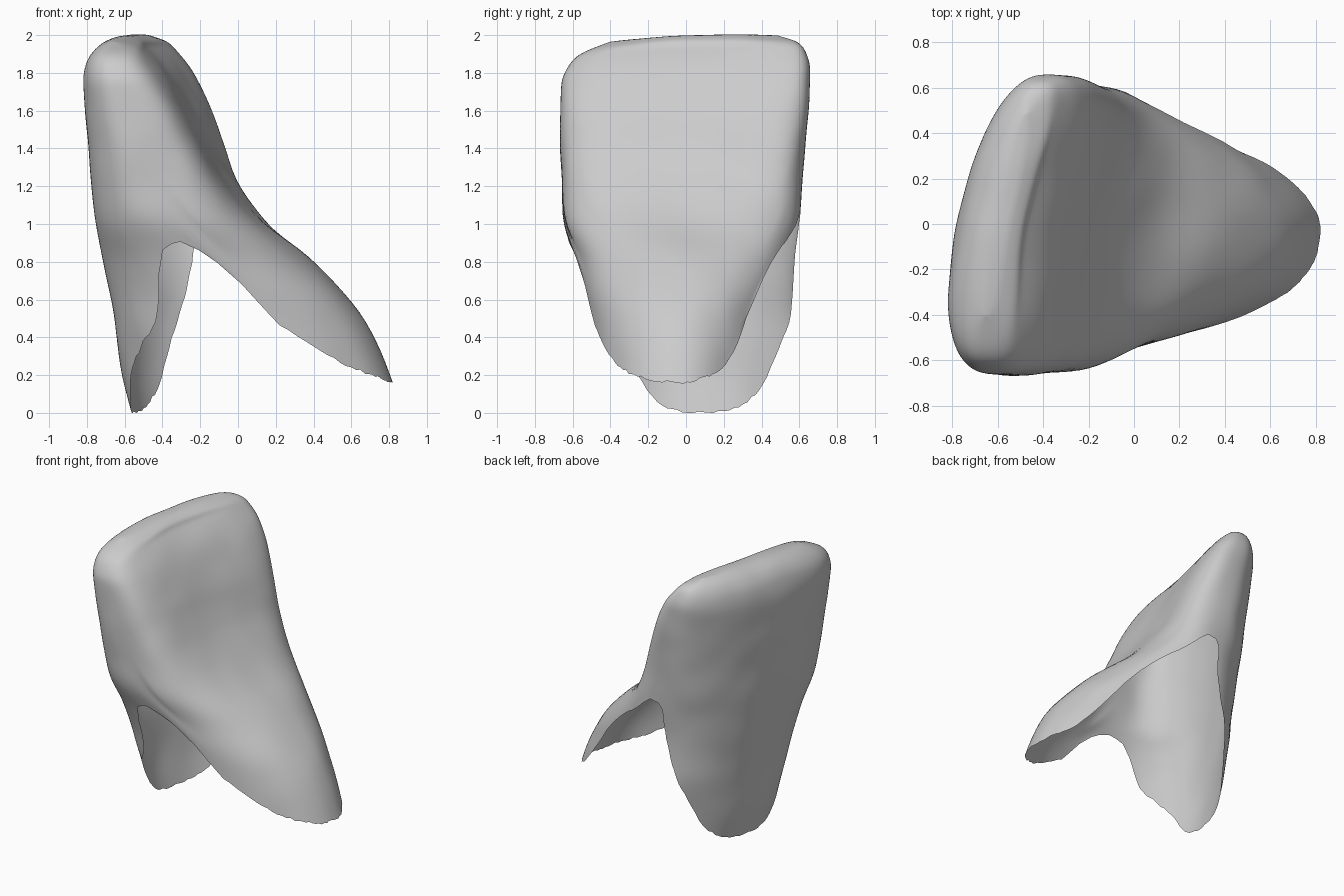
import bpy, bmesh, math, random
from mathutils import Vector, noise

random.seed(4)
cube = bpy.data.objects.get("Cube")
if cube:
    bpy.data.objects.remove(cube)

COLUMNS, ROWS = 128, 56


def curve(points, t):
    """Smooth interpolation through (position, value) pairs."""
    t = min(max(t, points[0][0]), points[-1][0])
    last = len(points) - 1

    def slope(k):
        a, b = points[max(k - 1, 0)], points[min(k + 1, last)]
        return (b[1] - a[1]) / (b[0] - a[0])

    for k in range(last):
        (p, v), (q, w) = points[k], points[k + 1]
        if t <= q:
            h, u = q - p, (t - p) / (q - p)
            return (v * (1 + 2 * u) * (1 - u) ** 2 + w * u * u * (3 - 2 * u)
                    + h * slope(k) * u * (1 - u) ** 2 + h * slope(k + 1) * u * u * (u - 1))
    return points[-1][1]


def ramp(a, b, t):
    """Rise from 0 at a to 1 at b."""
    return min(1, max(0, (t - a) / (b - a)))


# Height profiles of the tall wall, the sloping lip and both narrow sides
WALL = [(0, -.565), (.2, -.61), (.6, -.66), (1, -.725), (1.4, -.76), (1.75, -.78),
        (1.88, -.755), (1.95, -.71), (1.985, -.66), (2, -.61)]
LIP = [(0, .86), (.16, .82), (.4, .72), (.6, .595), (.8, .40), (1, .17), (1.2, .04),
       (1.4, -.06), (1.6, -.15), (1.8, -.26), (1.92, -.36), (1.97, -.43), (2, -.55)]
FRONT = [(0, .46), (.2, .49), (.5, .53), (.8, .58), (1, .65), (1.2, .66), (1.78, .66),
         (1.9, .62), (1.96, .55), (2, .4)]
BACK = [(0, .45), (.2, .48), (.5, .53), (.8, .565), (1, .6), (1.4, .63), (1.8, .66),
        (1.92, .63), (1.97, .58), (2, .48)]

# Lower rim height from wall (-1) to lip (1), on the front and back sides
FRONT_RIM = [(-1, 0), (-.95, .05), (-.87, .2), (-.74, .35), (-.57, .48), (-.43, .7),
             (-.27, .84), (-.03, .92), (.1, .87), (.21, .74), (.32, .5), (.52, .36),
             (.75, .24), (1, .16)]
BACK_RIM = [(-1, 0), (-.95, .04), (-.85, .15), (-.74, .35), (-.54, .6), (-.27, .86), (-.1, 1.01),
            (.08, 1.07), (.22, 1.06), (.38, .96), (.57, .78), (.65, .6), (.71, .42),
            (.8, .28), (1, .16)]


def surface_point(c, side, z):
    """Point on the shell at c between wall and lip, on the back (1) or front (-1) side."""
    wall, lip = curve(WALL, z), curve(LIP, z)
    low = max(0, 1 - z)
    # Round corners on the wall, crisper ridges beside the upper lip
    ridge = .5 if side > 0 else 1.1
    power = 2.3 if c < 0 else 2.25 + ridge * ramp(.8, 1.4, z)
    s = side * max(0, 1 - abs(c) ** power) ** (1 / power)
    y = s * curve(BACK if side > 0 else FRONT, z)
    y *= 1 - (.3 if side > 0 else .12) * c * min(1, low * 2)
    y += low * (.015 - .055 * c)
    x = (wall + lip) / 2 + c * (lip - wall) / 2
    # The wall is skewed, and the lip straightens out as it descends
    lean = .2 * (1 - c) / 2 + (.19 + .03 * side) * ramp(.5, 1.5, z) * (1 + c) / 2
    x += lean * y
    # Hollow down the upper lip face, running up to the crest
    if c > 0:
        x -= .09 * c * (1 - s * s) * ramp(.9, 1.3, z) * (1 - ramp(1.95, 2, z))
    # The crest falls towards the front
    drop = .06 * max(0, -y / .55) ** 1.5 * ramp(1.5, 2, z)
    p = Vector((x, y, z - drop))
    return p + noise.noise_vector(p * 4.5) * .008 * min(1, z * 4)


bm = bmesh.new()
columns = []
for i in range(COLUMNS):
    a = 2 * math.pi * i / COLUMNS
    c = math.copysign(abs(math.cos(a)) ** .75, math.cos(a))
    side = 1 if i < COLUMNS / 2 else -1
    rim = curve(BACK_RIM if side > 0 else FRONT_RIM, c)
    rim = max(0, rim + random.uniform(-.008, .008))
    column = []
    for j in range(ROWS + 1):
        z = 2 - (2 - rim) * (j / ROWS) ** 1.7
        column.append(bm.verts.new(surface_point(c, side, z)))
    columns.append(column)

# Shell skin, open at the bottom
for i, here in enumerate(columns):
    there = columns[(i + 1) % COLUMNS]
    for j in range(ROWS):
        bm.faces.new((here[j], here[j + 1], there[j + 1], there[j]))

# Crest strip joining the wall to the lip
half, quarter = COLUMNS // 2, COLUMNS // 4
for i in range(-quarter, quarter):
    ring = [columns[k % COLUMNS][0] for k in (i, i + 1, half - i - 1, half - i)]
    bm.faces.new(list(dict.fromkeys(ring)))

# Soften the skin but keep the rim
inner = [v for v in bm.verts if not v.is_boundary]
for _ in range(3):
    bmesh.ops.smooth_vert(bm, verts=inner, factor=.5, use_axis_x=True, use_axis_y=True,
                          use_axis_z=True)
bmesh.ops.recalc_face_normals(bm, faces=bm.faces)

mesh = bpy.data.meshes.new("crown_shell")
bm.to_mesh(mesh)
bm.free()
shell = bpy.data.objects.new("crown_shell", mesh)
bpy.context.collection.objects.link(shell)

grey = bpy.data.materials.new("plain_grey")
grey.use_nodes = True
colour = (.6, .6, .6, 1)
grey.diffuse_color = colour
grey.node_tree.nodes["Principled BSDF"].inputs["Base Color"].default_value = colour
mesh.materials.append(grey)
mesh.shade_smooth()
